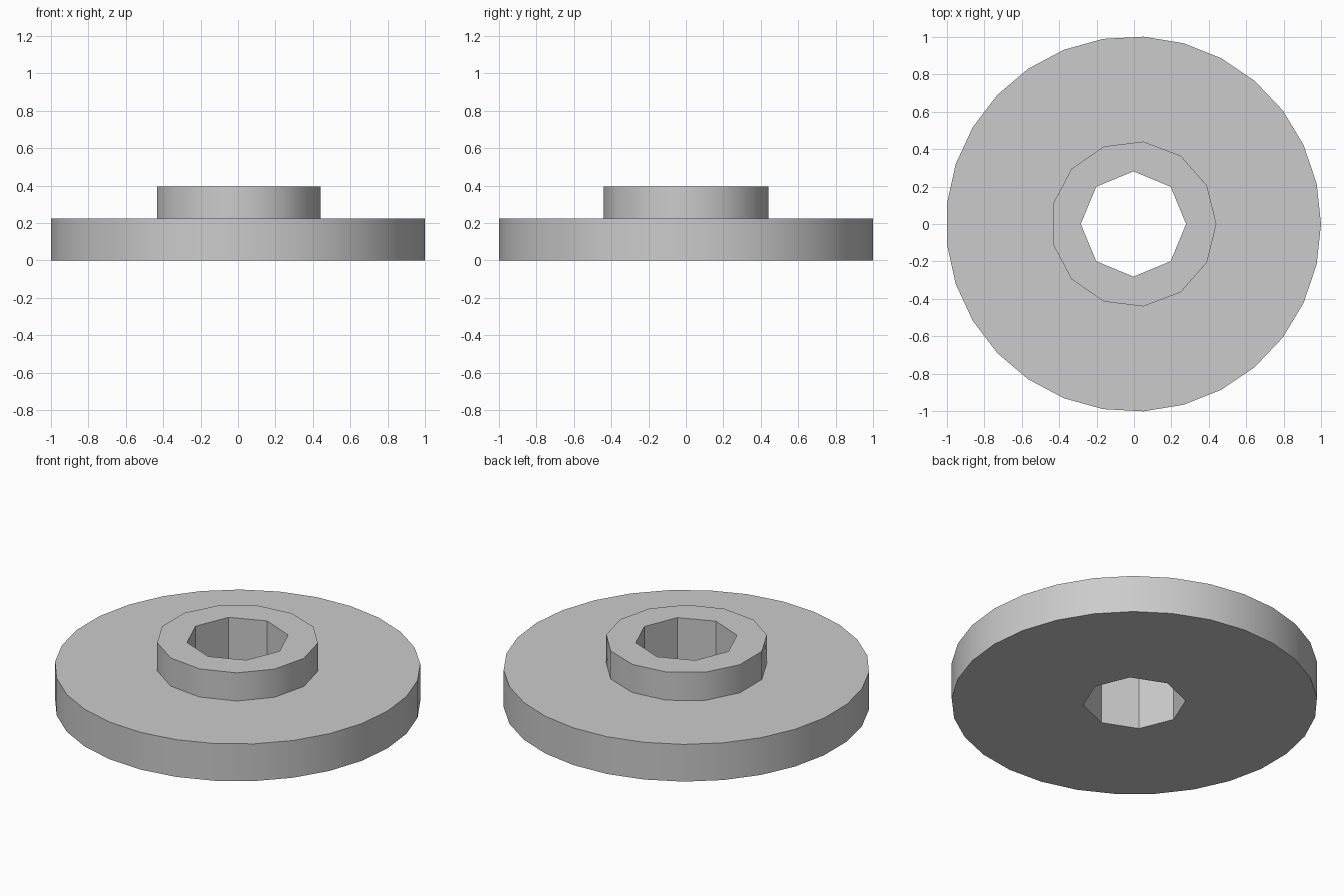
import bpy, bmesh, math

cube = bpy.data.objects.get("Cube")
if cube:
    bpy.data.objects.remove(cube, do_unlink=True)

# Plain grey metal
grey = bpy.data.materials.new("grey_metal")
grey.use_nodes = True
colour = (0.6, 0.6, 0.6, 1)
grey.diffuse_color = colour
grey.node_tree.nodes["Principled BSDF"].inputs["Base Color"].default_value = colour

FLANGE_TOP, HUB_TOP = 0.225, 0.395
OFFSET_X = -0.003  # odd-sided rim is centred by its bounds

bm = bmesh.new()


def ring(sides, radius, z):
    """Closed loop of edges, first corner towards +x."""
    verts = []
    for i in range(sides):
        a = math.tau * i / sides
        verts.append(bm.verts.new((radius * math.cos(a) + OFFSET_X, radius * math.sin(a), z)))
    edges = [bm.edges.new((verts[i - 1], verts[i])) for i in range(sides)]
    return verts, edges


def wall(sides, radius, low, high):
    """Upright band of quads; returns the edge loops at its bottom and top."""
    bottom, bottom_edges = ring(sides, radius, low)
    top, top_edges = ring(sides, radius, high)
    for i in range(sides):
        bm.faces.new((bottom[i - 1], bottom[i], top[i], top[i - 1]))
    return bottom_edges, top_edges


def annulus(outer, inner):
    """Flat face between two concentric loops."""
    bmesh.ops.triangle_fill(bm, use_beauty=True, edges=outer + inner)


# Flange rim, hub side and octagonal bore
rim_low, rim_high = wall(29, 1.0015, 0, FLANGE_TOP)
hub_low, hub_high = wall(13, 0.443, FLANGE_TOP, HUB_TOP)
bore_low, bore_high = wall(8, 0.281, 0, HUB_TOP)

# Underside, flange top and hub top
annulus(rim_low, bore_low)
annulus(rim_high, hub_low)
annulus(hub_high, bore_high)

bmesh.ops.recalc_face_normals(bm, faces=bm.faces)
mesh = bpy.data.meshes.new("flanged_collar")
bm.to_mesh(mesh)
bm.free()
mesh.materials.append(grey)

collar = bpy.data.objects.new("flanged_collar", mesh)
bpy.context.collection.objects.link(collar)

# Smooth round sides, crisp rims and bore corners
bpy.ops.object.select_all(action='DESELECT')
collar.select_set(True)
bpy.context.view_layer.objects.active = collar
bpy.ops.object.shade_smooth_by_angle(angle=math.radians(30))
